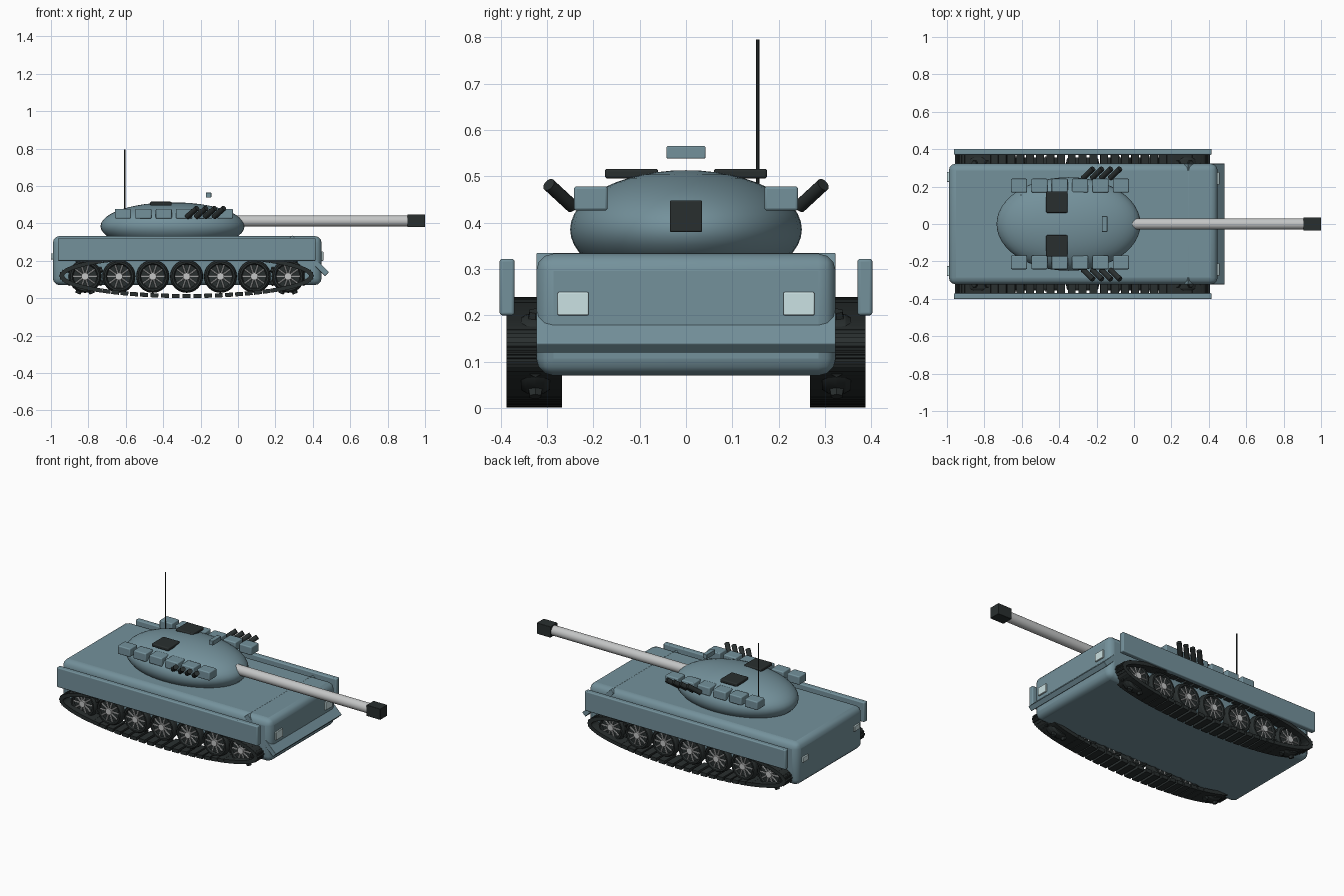
import bpy, math
from mathutils import Vector, Matrix

old = bpy.data.objects.get("Cube")
if old:
    bpy.data.objects.remove(old, do_unlink=True)


def material(name, rgb, rough=0.6):
    m = bpy.data.materials.new(name)
    m.use_nodes = True
    m.diffuse_color = (*rgb, 1)
    bsdf = m.node_tree.nodes["Principled BSDF"]
    bsdf.inputs["Base Color"].default_value = (*rgb, 1)
    bsdf.inputs["Roughness"].default_value = rough
    return m


BODY = material("blue_grey_paint", (0.175, 0.285, 0.33))
DARK = material("dark_rubber", (0.022, 0.028, 0.028))
STEEL = material("pale_steel", (0.55, 0.56, 0.56))
LAMP = material("lamp_glass", (0.6, 0.76, 0.77))


def finish(obj, name, mat, bevel=0, segments=3):
    obj.name = name
    obj.data.materials.append(mat)
    if bevel:
        mod = obj.modifiers.new("bevel", "BEVEL")
        mod.width, mod.segments = bevel, segments
    bpy.ops.object.shade_smooth_by_angle(angle=math.radians(35))
    return obj


def box(name, x, y, z, mat, bevel=0, tilt=0):
    """Box from (min, max) pairs, tilted about its own y axis."""
    mids = [(a + b) / 2 for a, b in (x, y, z)]
    bpy.ops.mesh.primitive_cube_add(size=1, location=mids)
    obj = bpy.context.object
    obj.scale = [b - a for a, b in (x, y, z)]
    bpy.ops.object.transform_apply(location=False, rotation=False, scale=True)
    obj.rotation_euler.y = tilt
    return finish(obj, name, mat, bevel)


def rod(name, start, end, radius, mat, sides=24, bevel=0, tip=None):
    """Cylinder or cone between two points."""
    a, b = Vector(start), Vector(end)
    bpy.ops.mesh.primitive_cone_add(vertices=sides, radius1=radius,
                                    radius2=radius if tip is None else tip,
                                    depth=(b - a).length, location=(a + b) / 2)
    obj = bpy.context.object
    obj.rotation_euler = (b - a).to_track_quat("Z", "Y").to_euler()
    return finish(obj, name, mat, bevel, 2)


def span(side, near, far):
    return tuple(sorted((side * near, side * far)))


def join(objs, name):
    """Merge repeated pieces into one part."""
    bpy.ops.object.select_all(action="DESELECT")
    for o in objs:
        o.select_set(True)
    bpy.context.view_layer.objects.active = objs[0]
    bpy.ops.object.join()
    objs[0].name = name
    return objs[0]


# Hull and sloped front plate
box("hull", (-0.99, 0.447), (-0.323, 0.323), (0.07, 0.333), BODY, 0.037)
box("front_plate", (0.239, 0.516), (-0.323, 0.323), (0.212, 0.242), BODY,
    0.003, math.radians(45))

# Turret shell
bpy.ops.mesh.primitive_uv_sphere_add(segments=48, ring_count=24, radius=1,
                                     location=(-0.35, 0, 0.385))
turret = bpy.context.object
turret.scale = (0.385, 0.25, 0.128)
bpy.ops.object.transform_apply(location=False, rotation=False, scale=True)
finish(turret, "turret", BODY)

# Gun, muzzle, sight and antenna
rod("gun_barrel", (-0.02, 0, 0.413), (0.91, 0, 0.413), 0.03, STEEL, 32)
box("muzzle", (0.905, 1.0), (-0.035, 0.035), (0.38, 0.448), DARK, 0.003)
box("roof_sight", (-0.172, -0.143), (-0.042, 0.042), (0.538, 0.565), BODY, 0.003)
rod("antenna", (-0.605, 0.155, 0.43), (-0.605, 0.155, 0.795), 0.0035, DARK, 8)

# Running gear dimensions
MID_X, AXLE_Z = -0.275, 0.12
LOOP_X, LOOP_Z = 0.665, 0.108
LINKS, WHEELS, SPOKES = 72, 7, 10

for side, label in ((1, "left"), (-1, "right")):
    box(f"{label}_skirt", (-0.963, 0.415), span(side, 0.37, 0.402),
        (0.2, 0.322), BODY, 0.006)
    box(f"{label}_headlight", (0.44, 0.456), span(side, 0.21, 0.277),
        (0.2, 0.25), LAMP, 0.003)
    box(f"{label}_tail_light", (-1.0, -0.98), span(side, 0.225, 0.278),
        (0.208, 0.24), LAMP, 0.003)
    box(f"{label}_hatch", (-0.47, -0.355), span(side, 0.06, 0.175),
        (0.495, 0.516), DARK, 0.006)

    # Stowage boxes along the turret side
    for i in range(6):
        x = -0.615 + 0.109 * i
        box(f"{label}_stowage_box_{i + 1}", (x - 0.043, x + 0.043),
            span(side, 0.169, 0.242), (0.426, 0.478), BODY, 0.006)

    # Smoke launcher tubes
    for i in range(4):
        x = -0.272 + 0.048 * i
        rod(f"{label}_smoke_tube_{i + 1}", (x, side * 0.245, 0.435),
            (x + 0.054, side * 0.296, 0.482), 0.0145, DARK, 16)

    # Track links spaced around an oval loop
    links = []
    for i in range(LINKS):
        t = math.tau * i / LINKS
        x, z = MID_X + LOOP_X * math.cos(t), AXLE_Z + LOOP_Z * math.sin(t)
        tilt = math.atan2(-LOOP_Z * math.cos(t), -LOOP_X * math.sin(t))
        links.append(box("link", (x - 0.021, x + 0.021), span(side, 0.268, 0.387),
                         (z - 0.011, z + 0.011), DARK, 0, tilt))
    join(links, f"{label}_track")

    # Road wheels with a tyre, recessed disc, hub and spokes
    for w in range(WHEELS):
        x = MID_X + 0.181 * (w - WHEELS // 2)
        hub = Vector((x, side * 0.325, 0.117))
        out = Vector((0, side, 0))
        bpy.ops.mesh.primitive_torus_add(
            major_segments=32, minor_segments=10, major_radius=0.073,
            minor_radius=0.015, location=hub, rotation=(math.pi / 2, 0, 0))
        tyre = bpy.context.object
        tyre.scale.z = 2.2
        parts = [finish(tyre, "tyre", DARK),
                 rod("disc", hub - out * 0.022, hub + out * 0.022, 0.07, DARK, 32),
                 rod("cap", hub - out * 0.034, hub + out * 0.036, 0.02, STEEL, 16)]
        for k in range(SPOKES):
            ray = Matrix.Rotation(math.tau * k / SPOKES, 3, "Y") @ Vector((1, 0, 0))
            for face in (-0.024, 0.024):
                c = hub + out * face
                parts.append(rod("spoke", c + ray * 0.015, c + ray * 0.063,
                                 0.0045, STEEL, 6))
        # Drive teeth on the two end wheels
        if w in (0, WHEELS - 1):
            for k in range(8):
                ray = Matrix.Rotation(math.tau * (k + 0.5) / 8, 3, "Y") @ Vector((1, 0, 0))
                parts.append(rod("tooth", hub + ray * 0.07, hub + ray * 0.1,
                                 0.02, DARK, 6, tip=0.014))
        join(parts, f"{label}_road_wheel_{w + 1}")
